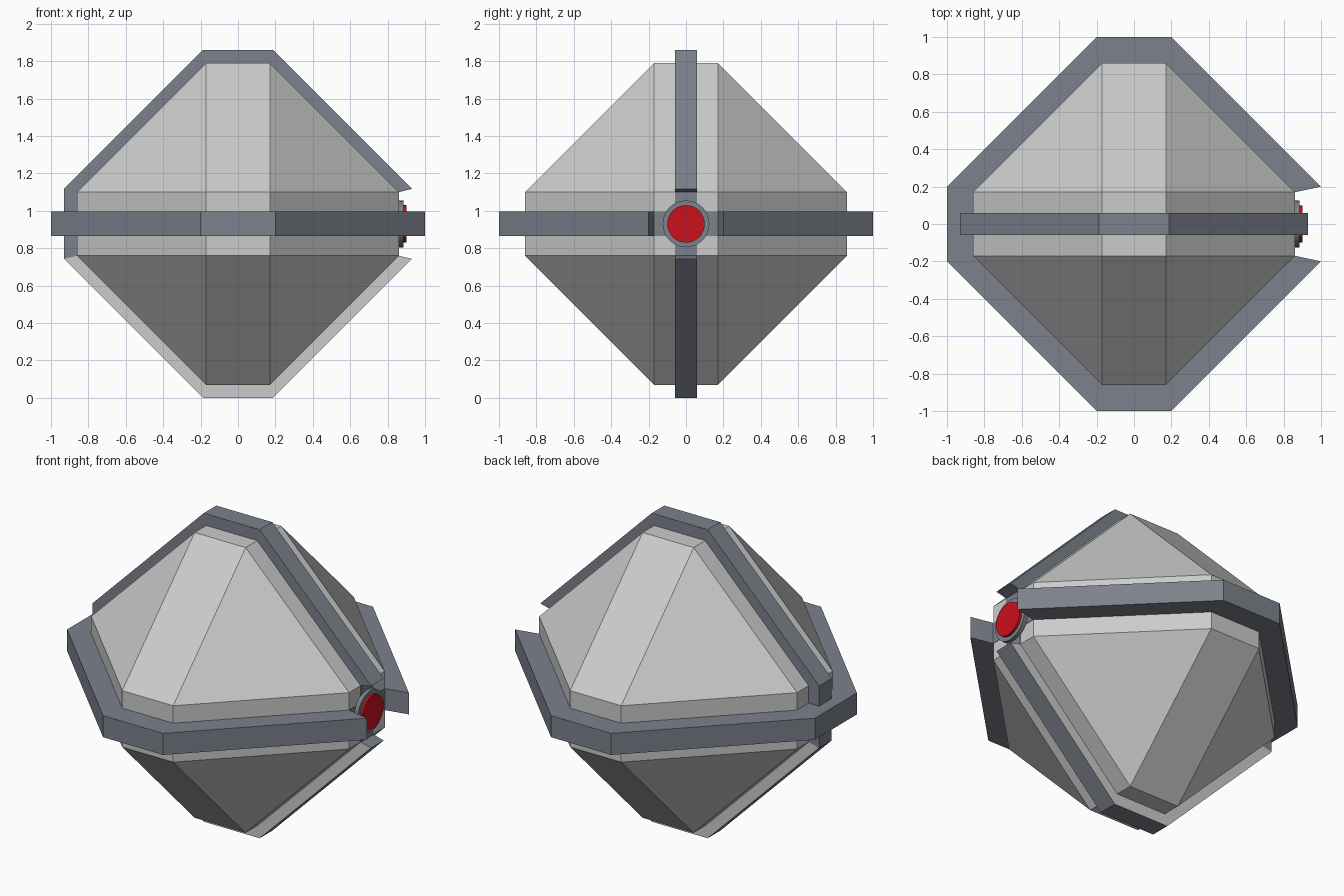
import bpy, bmesh, math
from mathutils import Matrix, Vector
from itertools import product

if "Cube" in bpy.data.objects:
    bpy.data.objects.remove(bpy.data.objects["Cube"])

CZ = 0.93  # height of the centre


def material(name, rgb):
    m = bpy.data.materials.new(name)
    m.diffuse_color = (*rgb, 1)
    m.use_nodes = True
    m.node_tree.nodes["Principled BSDF"].inputs["Base Color"].default_value = m.diffuse_color
    return m


BAND = material("band_grey", (0.20, 0.22, 0.26))
LIGHT = material("light_grey", (0.8, 0.8, 0.8))
RED = material("lens_red", (0.60, 0.005, 0.012))


def finish(bm, name, mats=()):
    bmesh.ops.recalc_face_normals(bm, faces=bm.faces)
    me = bpy.data.meshes.new(name)
    bm.to_mesh(me)
    bm.free()
    ob = bpy.data.objects.new(name, me)
    bpy.context.collection.objects.link(ob)
    ob.location.z = CZ
    for m in mats:
        me.materials.append(m)
    return ob


# Faceted body: hull of six small squares, one per axis direction
bm = bmesh.new()
a, b = 0.17, 0.86
for s in product((-1, 1), repeat=3):
    for p in ((b, a, a), (a, b, a), (a, a, b)):
        bm.verts.new([u * v for u, v in zip(s, p)])
bmesh.ops.convex_hull(bm, input=bm.verts)
bmesh.ops.dissolve_limit(bm, angle_limit=0.01, verts=bm.verts, edges=bm.edges)
finish(bm, "faceted_body")


# Octagonal bands, open on the +x side where the lens sits
def band(name, out, cut, half, vertical):
    def path(r, c):
        top = [(r, c), (c, r), (-c, r), (-r, c)]
        return top + [(x, -y) for x, y in reversed(top)]

    def place(p, w):
        return (p[0], w, p[1]) if vertical else (p[0], p[1], w)

    bm = bmesh.new()
    rows = [[bm.verts.new(place(p, w)) for w, p in
             ((-half, o), (half, o), (half, i), (-half, i))]
            for o, i in zip(path(out, cut), path(b, a))]
    for r, s in zip(rows, rows[1:]):
        for k in range(4):
            n = (k + 1) % 4
            f = bm.faces.new((r[k], r[n], s[n], s[k]))
            # side faces of the lower vertical band are pale
            if vertical and k in (1, 3) and f.calc_center_median().z < -0.1:
                f.material_index = 1
    for r in (rows[0], rows[-1]):
        bm.faces.new(r)
    finish(bm, name, (BAND, LIGHT))


band("horizontal_band", 1.0, 0.20, 0.065, False)
band("vertical_band", 0.93, 0.187, 0.06, True)

# Thin cross plates under the lens, joining the band ends
for name, sy, sz in (("plate_horizontal", 2 * a, 0.13), ("plate_vertical", 0.12, 2 * a)):
    bm = bmesh.new()
    bmesh.ops.create_cube(bm, size=1, matrix=Matrix.Translation((b - 0.008, 0, 0))
                          @ Matrix.Diagonal((0.02, sy, sz, 1)))
    finish(bm, name, (BAND,))


# Lens bezel and red lens
def disc(name, radius, x0, x1, mat):
    bm = bmesh.new()
    bmesh.ops.create_cone(bm, cap_ends=True, segments=32, radius1=radius,
                          radius2=radius, depth=x1 - x0,
                          matrix=Matrix.Translation(((x0 + x1) / 2, 0, 0))
                          @ Matrix.Rotation(math.pi / 2, 4, 'Y'))
    finish(bm, name, (mat,))


disc("lens_bezel", 0.125, 0.84, 0.885, BAND)
disc("red_lens", 0.10, 0.86, 0.90, RED)
